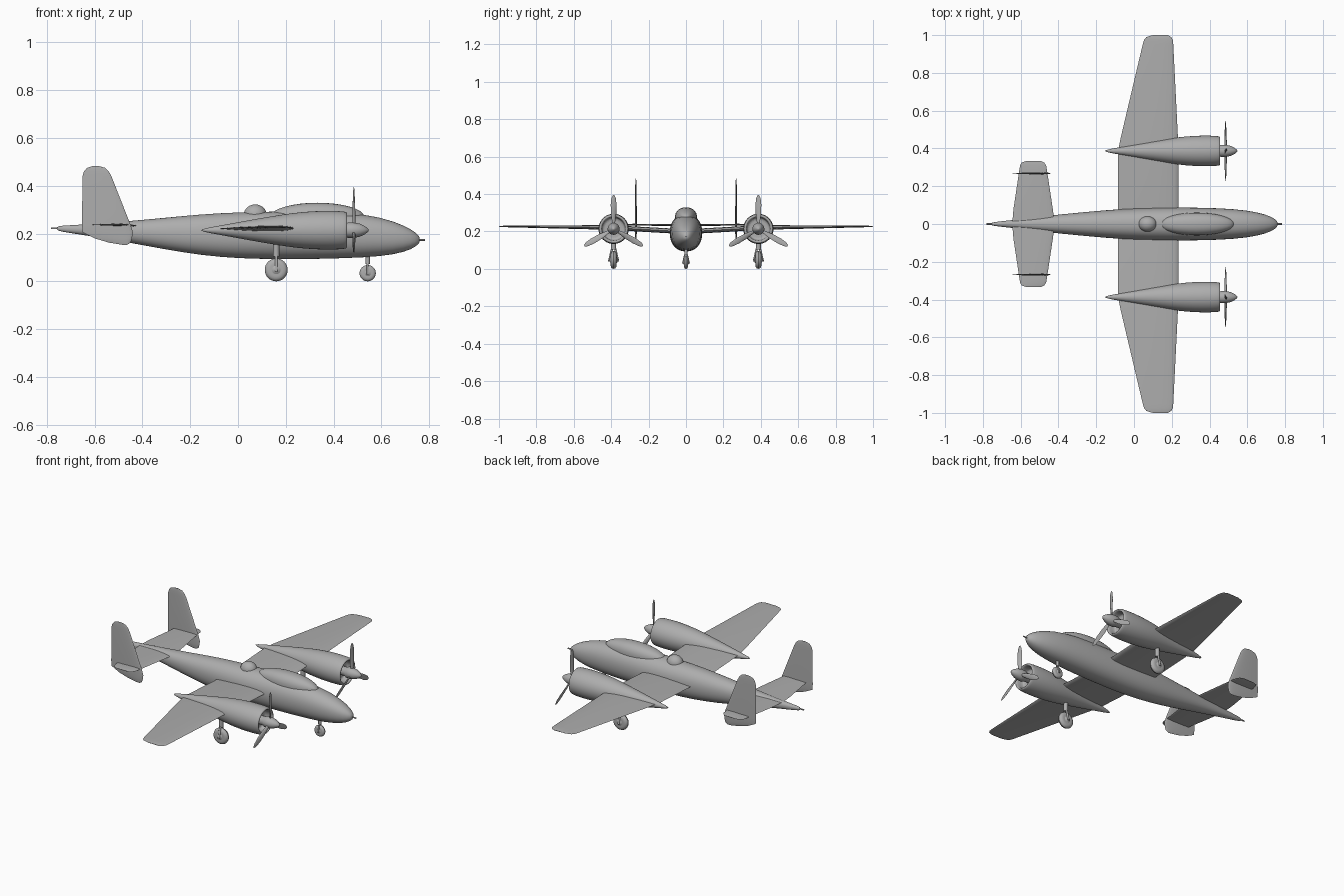
import bpy, bmesh, math
from mathutils import Vector, Matrix

if "Cube" in bpy.data.objects:
    bpy.data.objects.remove(bpy.data.objects["Cube"])

GREY = bpy.data.materials.new("plain_grey")
GREY.use_nodes = True
colour = (0.42, 0.42, 0.42, 1)
GREY.diffuse_color = colour
GREY.node_tree.nodes["Principled BSDF"].inputs["Base Color"].default_value = colour

X, Y, Z = Vector((1, 0, 0)), Vector((0, 1, 0)), Vector((0, 0, 1))


def ring(c, u, v, n=24, power=2):
    """Superellipse of points around c with half axes u and v."""
    pts = []
    for i in range(n):
        a = math.tau * i / n
        ca, sa = math.cos(a), math.sin(a)
        pts.append(Vector(c) + u * math.copysign(abs(ca) ** (2 / power), ca)
                   + v * math.copysign(abs(sa) ** (2 / power), sa))
    return pts


def airfoil(le, te, thick, up, n=12):
    """Closed wing section from leading edge to trailing edge."""
    ts = [(1 - math.cos(math.pi * i / n)) / 2 for i in range(n + 1)]

    def half(t):
        return thick * (1.48 * math.sqrt(t) - 0.63 * t - 1.76 * t**2 + 1.42 * t**3 - 0.51 * t**4)
    top = [le.lerp(te, t) + up * half(t) for t in ts]
    low = [le.lerp(te, t) - up * half(t) for t in ts[1:-1]]
    return top + low[::-1]


def loft(name, *shells, mirror=False, subdiv=0, angle=40):
    """Skin each list of rings into a capped shell, all in one object."""
    bm = bmesh.new()
    for rings in shells:
        vs = [[bm.verts.new(p) for p in r] for r in rings]
        n = len(vs[0])
        for a, b in zip(vs, vs[1:]):
            for i in range(n):
                bm.faces.new((a[i], a[(i + 1) % n], b[(i + 1) % n], b[i]))
        bm.faces.new(vs[0])
        bm.faces.new(vs[-1])
    bmesh.ops.recalc_face_normals(bm, faces=bm.faces)
    me = bpy.data.meshes.new(name)
    bm.to_mesh(me)
    bm.free()
    me.materials.append(GREY)
    ob = bpy.data.objects.new(name, me)
    bpy.context.collection.objects.link(ob)
    bpy.ops.object.select_all(action='DESELECT')
    ob.select_set(True)
    bpy.context.view_layer.objects.active = ob
    bpy.ops.object.shade_smooth_by_angle(angle=math.radians(angle))
    if mirror:
        m = ob.modifiers.new("other_side", 'MIRROR')
        m.use_axis = (False, True, False)
        m.use_mirror_merge = False
    if subdiv:
        ob.modifiers.new("smooth", 'SUBSURF').levels = subdiv
        ob.modifiers["smooth"].render_levels = subdiv
    return ob


def lathe(c, axis, profile, n=24):
    """Rings around an axis from (offset, radius) pairs."""
    u, v = (Y, Z) if axis == X else (X, Z) if axis == Y else (X, Y)
    return [ring(Vector(c) + axis * d, u * r, v * r, n) for d, r in profile]


def tube(a, b, r):
    return [ring(p, X * r, Y * r, 12) for p in (Vector(a), Vector(b))]


def dome(name, c, rx, ry, rz, power=2):
    rings = []
    for i in range(17):
        a = math.pi * (0.02 + 0.96 * i / 16)
        s = math.sin(a)
        rings.append(ring(Vector(c) - X * rx * math.cos(a), Y * ry * s, Z * rz * s, 28, power))
    loft(name, rings, angle=60)


# fuselage: x, bottom, top, half width
stations = [(-.765, .212, .232, .007), (-.7, .202, .235, .015), (-.6, .186, .241, .026),
            (-.45, .161, .253, .045), (-.3, .132, .267, .06), (-.15, .108, .282, .074),
            (0, .095, .29, .084), (.15, .092, .293, .088), (.3, .092, .294, .088),
            (.45, .096, .291, .085), (.6, .103, .27, .074), (.7, .122, .233, .051),
            (.745, .145, .204, .029), (.762, .163, .185, .01)]
loft("fuselage", [ring((x, 0, (lo + hi) / 2), Y * w, Z * (hi - lo) / 2, 24, 2.2)
                  for x, lo, hi, w in stations], subdiv=1, angle=80)
loft("nose_gun", lathe((.755, 0, .173), X, [(0, .004), (.028, .004)], 10))
loft("tail_gun", lathe((-.782, 0, .222), X, [(0, .004), (.03, .004)], 10))

# canopy and upper turret
dome("canopy", (.332, 0, .268), .198, .06, .061, 2.3)
dome("upper_turret", (.072, 0, .278), .048, .041, .044)

# wings: y, leading x, trailing x, z, half thickness
wing = [(0, .235, -.085, .2, .027), (.08, .235, -.085, .203, .027),
        (.38, .235, -.085, .22, .026), (.45, .233, -.072, .222, .024),
        (.95, .208, .046, .227, .009), (.975, .205, .053, .227, .008),
        (.99, .197, .066, .227, .006), (1, .178, .1, .227, .002)]
loft("wings", [airfoil(Vector((a, y, z)), Vector((b, y, z)), t, Z)
               for y, a, b, z, t in wing], mirror=True)

# tailplane and twin fins
tail = [(0, -.42, -.645, .233, .011), (.08, -.43, -.638, .234, .011),
        (.28, -.46, -.608, .237, .009), (.31, -.465, -.603, .237, .008),
        (.325, -.475, -.595, .237, .005), (.334, -.495, -.57, .237, .002)]
loft("tailplane", [airfoil(Vector((a, y, z)), Vector((b, y, z)), t, Z)
                   for y, a, b, z, t in tail], mirror=True)
fin = [(.153, -.465, -.485, .002), (.162, -.449, -.54, .006), (.18, -.444, -.6, .009),
       (.205, -.44, -.65, .011), (.235, -.449, -.653, .011), (.44, -.53, -.651, .008),
       (.46, -.541, -.645, .006), (.475, -.556, -.632, .004), (.482, -.58, -.61, .002)]
loft("tail_fins", [airfoil(Vector((a, .268, z)), Vector((b, .268, z)), t, Y)
                   for z, a, b, t in fin], mirror=True)

# engine nacelles with a recessed cowl mouth
EY, EZ = .387, .214
loft("engine_nacelles",
     lathe((0, EY, EZ), X, [(-.155, .003), (-.12, .012), (-.05, .024), (.05, .043), (.15, .06),
                            (.23, .073), (.32, .081), (.4, .082), (.445, .079), (.456, .076),
                            (.458, .068), (.45, .063), (.41, .06), (.408, .057)], 28),
     mirror=True, subdiv=1, angle=80)
loft("spinners",
     lathe((0, EY, EZ), X, [(.4, .024), (.45, .026), (.46, .032), (.485, .032), (.51, .027),
                            (.53, .018), (.543, .008), (.547, .002)]), mirror=True)

# propellers: three twisted blades each
blade = [(.015, .007, .006, 70), (.04, .01, .005, 60), (.08, .015, .004, 72),
         (.13, .016, .003, 78), (.165, .012, .002, 82), (.181, .004, .001, 84)]
blades = []
for k in range(3):
    turn = Matrix.Rotation(k * math.tau / 3, 3, 'X')
    shell = []
    for r, w, t, deg in blade:
        a = math.radians(deg)
        u = X * math.cos(a) + Y * math.sin(a)
        v = Y * math.cos(a) - X * math.sin(a)
        shell.append([Vector((.485, EY, EZ)) + turn @ p for p in ring(Z * r, u * w, v * t, 12)])
    blades.append(shell)
loft("propellers", *blades, mirror=True)


def landing_gear(name, x, y, r, top, mirror):
    """Wheel with a domed hub, splayed fork and strut."""
    s = r / .048
    tyre = [(-.016, .55), (-.015, .75), (-.01, .92), (0, 1), (.01, .92), (.015, .75), (.016, .55)]
    hub = [(-.022, .1), (-.02, .25), (-.012, .5), (.012, .5), (.02, .25), (.022, .1)]
    loft(name + "_wheel",
         lathe((x, y, r), Y, [(d * s, k * r) for d, k in tyre], 32),
         lathe((x, y, r), Y, [(d * s, k * r) for d, k in hub], 20), mirror=mirror)
    joint = (x, y, r * 2.3)
    legs = [tube((x, y + side * .024 * s, r * .85), (x, y + side * .008 * s, r * 2.3), .006 * s)
            for side in (-1, 1)]
    loft(name + "_strut", *legs, tube((x, y, r * 2.15), (x, y, top), .013 * s), mirror=mirror)


landing_gear("main_gear", .16, EY, .048, .18, True)
landing_gear("nose_gear", .543, 0, .034, .13, False)
